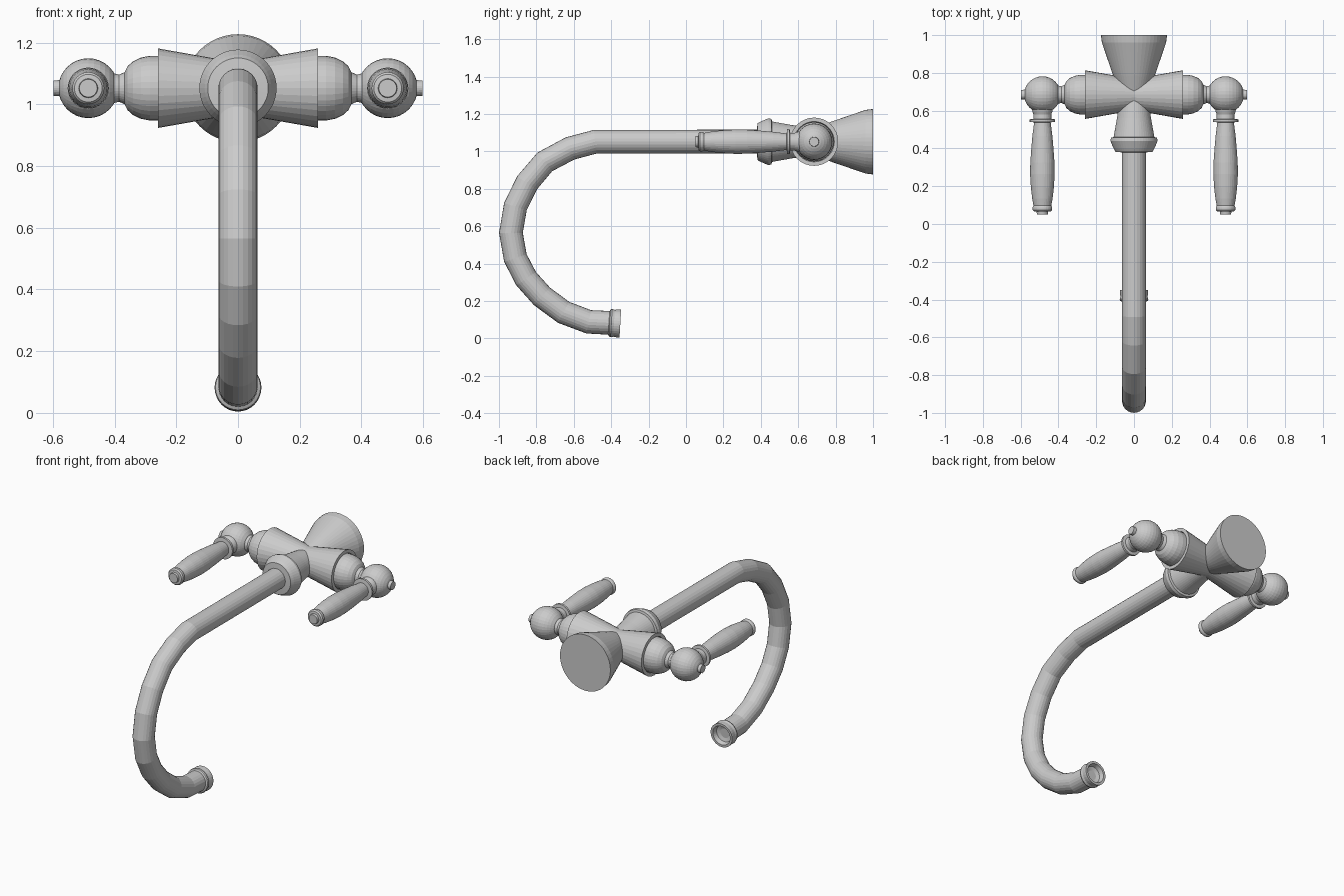
import bpy, bmesh, math
from mathutils import Vector

HUB = Vector((0, 0.685, 1.052))   # centre of the valve cross


def lathe(name, profile, origin, axis, sides=32):
    """Revolve (distance along axis, radius) points; radius 0 closes to a point."""
    rot = Vector((0, 0, 1)).rotation_difference(Vector(axis))
    bm = bmesh.new()
    rings = []
    for t, r in profile:
        count = sides if r > 0 else 1
        rings.append([bm.verts.new(Vector(origin) + rot @ Vector((
            r * math.cos(2 * math.pi * i / sides),
            r * math.sin(2 * math.pi * i / sides), t))) for i in range(count)])
    for a, b in zip(rings, rings[1:]):
        for i in range(sides):
            j = (i + 1) % sides
            quad = [a[i % len(a)], a[j % len(a)], b[j % len(b)], b[i % len(b)]]
            bm.faces.new(list(dict.fromkeys(quad)))
    bmesh.ops.recalc_face_normals(bm, faces=bm.faces)
    mesh = bpy.data.meshes.new(name)
    bm.to_mesh(mesh)
    bm.free()
    obj = bpy.data.objects.new(name, mesh)
    bpy.context.collection.objects.link(obj)
    return obj


# Wall flange: cone flaring back to a flat disc
lathe("wall_flange", [(0, 0), (0, 0.073), (0.10, 0.11), (0.275, 0.170),
                      (0.315, 0.175), (0.315, 0)], HUB, (0, 1, 0), 48)

# Front socket with chamfered collar that holds the spout
lathe("spout_socket", [(0, 0), (0, 0.072), (0.125, 0.09), (0.225, 0.108),
                       (0.228, 0.122), (0.245, 0.125), (0.285, 0.108),
                       (0.303, 0.098), (0.306, 0.06), (0.306, 0)],
      HUB, (0, -1, 0), 48)

# Mirrored valve arms and lever handles
for side, s in (("left", -1), ("right", 1)):
    ball = HUB + Vector((0.485 * s, 0, 0))
    lathe(side + "_valve_cone", [(0, 0), (0, 0.083), (0.26, 0.129), (0.26, 0.108),
                                 (0.245, 0.104), (0.245, 0)], HUB, (s, 0, 0))
    lathe(side + "_valve_dome", [(0.245, 0), (0.245, 0.105), (0.285, 0.105),
                                 (0.315, 0.099), (0.34, 0.087), (0.358, 0.071),
                                 (0.367, 0.052), (0.385, 0.044), (0.398, 0.047),
                                 (0.415, 0.055), (0.415, 0)], HUB, (s, 0, 0))
    # ball joint
    n = 16
    lathe(side + "_ball", [(-0.097 * math.cos(math.pi * i / n),
                            0.097 * math.sin(math.pi * i / n) if 0 < i < n else 0)
                           for i in range(n + 1)], ball, (s, 0, 0))
    # end pin
    lathe(side + "_end_pin", [(0.08, 0), (0.08, 0.027), (0.112, 0.025), (0.112, 0)],
          ball, (s, 0, 0), 24)
    # lever: neck, collar, turned grip and button tip
    lathe(side + "_lever", [(0.07, 0), (0.075, 0.056), (0.092, 0.052), (0.105, 0.047),
                            (0.128, 0.048), (0.131, 0.067), (0.144, 0.067),
                            (0.147, 0.044), (0.165, 0.046), (0.22, 0.053),
                            (0.29, 0.059), (0.36, 0.064), (0.42, 0.065),
                            (0.49, 0.061), (0.55, 0.054), (0.588, 0.047),
                            (0.598, 0.052), (0.610, 0.052), (0.618, 0.045),
                            (0.620, 0.031), (0.634, 0.029), (0.634, 0)],
          ball, (0, -1, 0))

# Hooked spout tube: swept along a (y, z) path
path = [(0.40, 1.053), (-0.485, 1.052), (-0.62, 1.016), (-0.755, 0.944),
        (-0.85, 0.832), (-0.912, 0.705), (-0.936, 0.565), (-0.912, 0.43),
        (-0.855, 0.32), (-0.77, 0.225), (-0.655, 0.14), (-0.52, 0.089),
        (-0.385, 0.082)]
curve = bpy.data.curves.new("spout_tube", 'CURVE')
curve.dimensions = '3D'
curve.bevel_depth = 0.0635
curve.bevel_resolution = 10
curve.use_fill_caps = True
spline = curve.splines.new('POLY')
spline.points.add(len(path) - 1)
for p, (y, z) in zip(spline.points, path):
    p.co = (0, y, z, 1)
spline.use_smooth = False
bpy.context.collection.objects.link(bpy.data.objects.new("spout_tube", curve))

# Outlet ring with a recessed mouth
lathe("outlet_ring", [(0, 0), (0, 0.062), (0.006, 0.073), (0.014, 0.076),
                      (0.028, 0.072), (0.05, 0.075), (0.062, 0.075),
                      (0.062, 0.060), (0.035, 0.052), (0.028, 0.03), (0.026, 0)],
      (0, -0.413, 0.083), Vector((0, 1, -0.06)).normalized())
